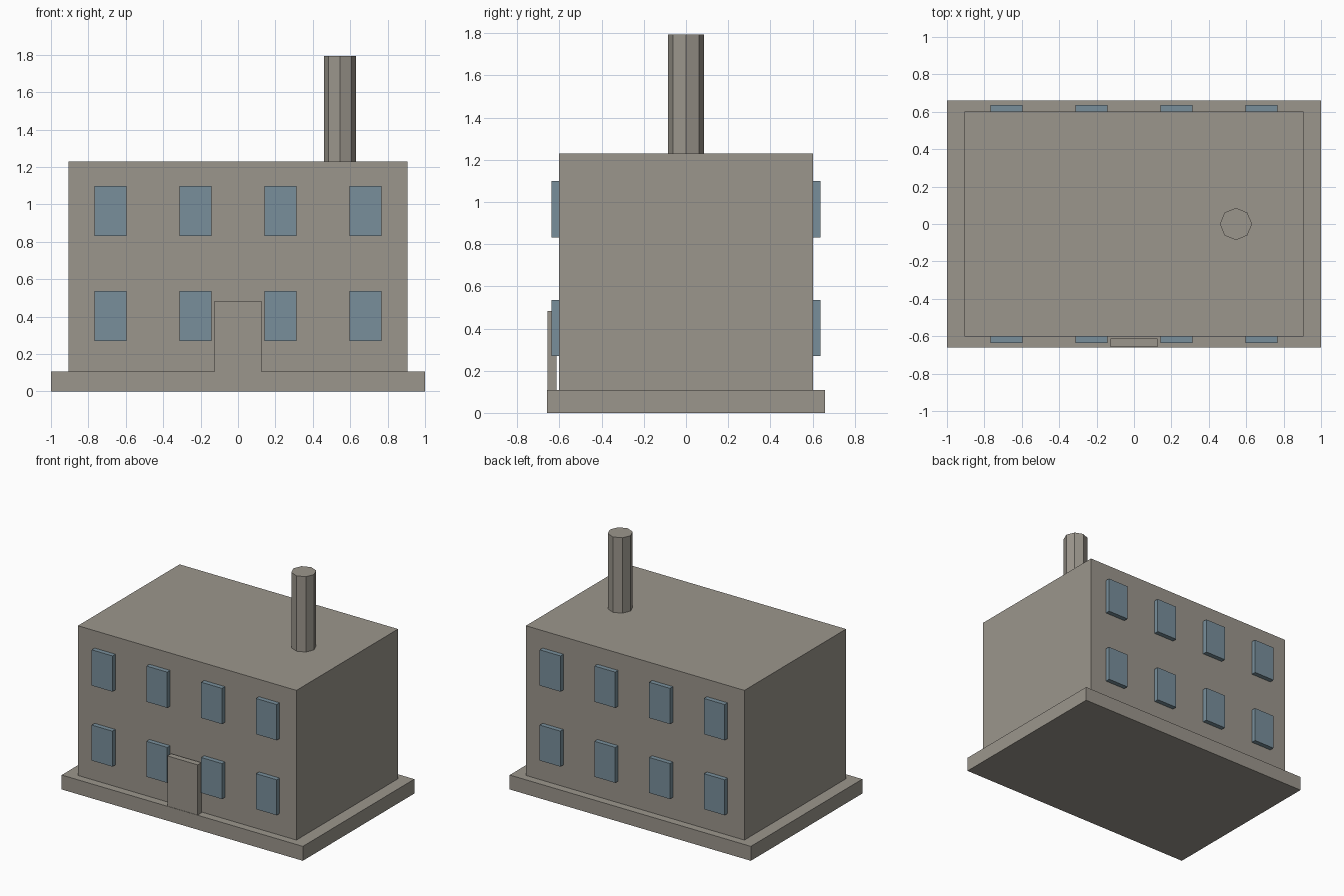
import bpy

cube = bpy.data.objects.get("Cube")
if cube:
    bpy.data.objects.remove(cube, do_unlink=True)


def material(name, rgb):
    mat = bpy.data.materials.new(name)
    mat.use_nodes = True
    mat.diffuse_color = (*rgb, 1)
    mat.node_tree.nodes["Principled BSDF"].inputs["Base Color"].default_value = (*rgb, 1)
    return mat


stone = material("warm grey stone", (0.33, 0.305, 0.265))
glass = material("blue grey glass", (0.19, 0.275, 0.33))


def box(name, x, y, z, mat):
    """Box spanning the (low, high) pairs x, y and z."""
    spans = (x, y, z)
    bpy.ops.mesh.primitive_cube_add(size=1, location=[(a + b) / 2 for a, b in spans])
    obj = bpy.context.object
    obj.name = name
    obj.scale = [b - a for a, b in spans]
    bpy.ops.object.transform_apply(location=False, rotation=False, scale=True)
    obj.data.materials.append(mat)
    return obj


# Plinth, main block and free-standing door slab
BASE, ROOF, WALL = 0.108, 1.23, 0.602
box("plinth", (-1, 1), (-0.66, 0.66), (0, BASE), stone)
box("building_block", (-0.906, 0.906), (-WALL, WALL), (BASE, ROOF), stone)
box("front_door", (-0.126, 0.126), (-0.657, -0.613), (BASE, 0.484), stone)

# Two rows of four windows on the front and back walls
for side, y in (("front", (-0.637, -WALL)), ("back", (WALL, 0.637))):
    for floor, z in (("lower", (0.27, 0.536)), ("upper", (0.832, 1.1))):
        for i in range(4):
            x = (i - 1.5) * 0.454
            box(f"{side}_{floor}_window_{i + 1}", (x - 0.086, x + 0.086), y, z, glass)

# Eight-sided chimney
TOP = 1.795
bpy.ops.mesh.primitive_cylinder_add(vertices=8, radius=0.086, depth=TOP - ROOF,
                                    location=(0.545, 0, (TOP + ROOF) / 2))
chimney = bpy.context.object
chimney.name = "chimney"
chimney.data.materials.append(stone)
